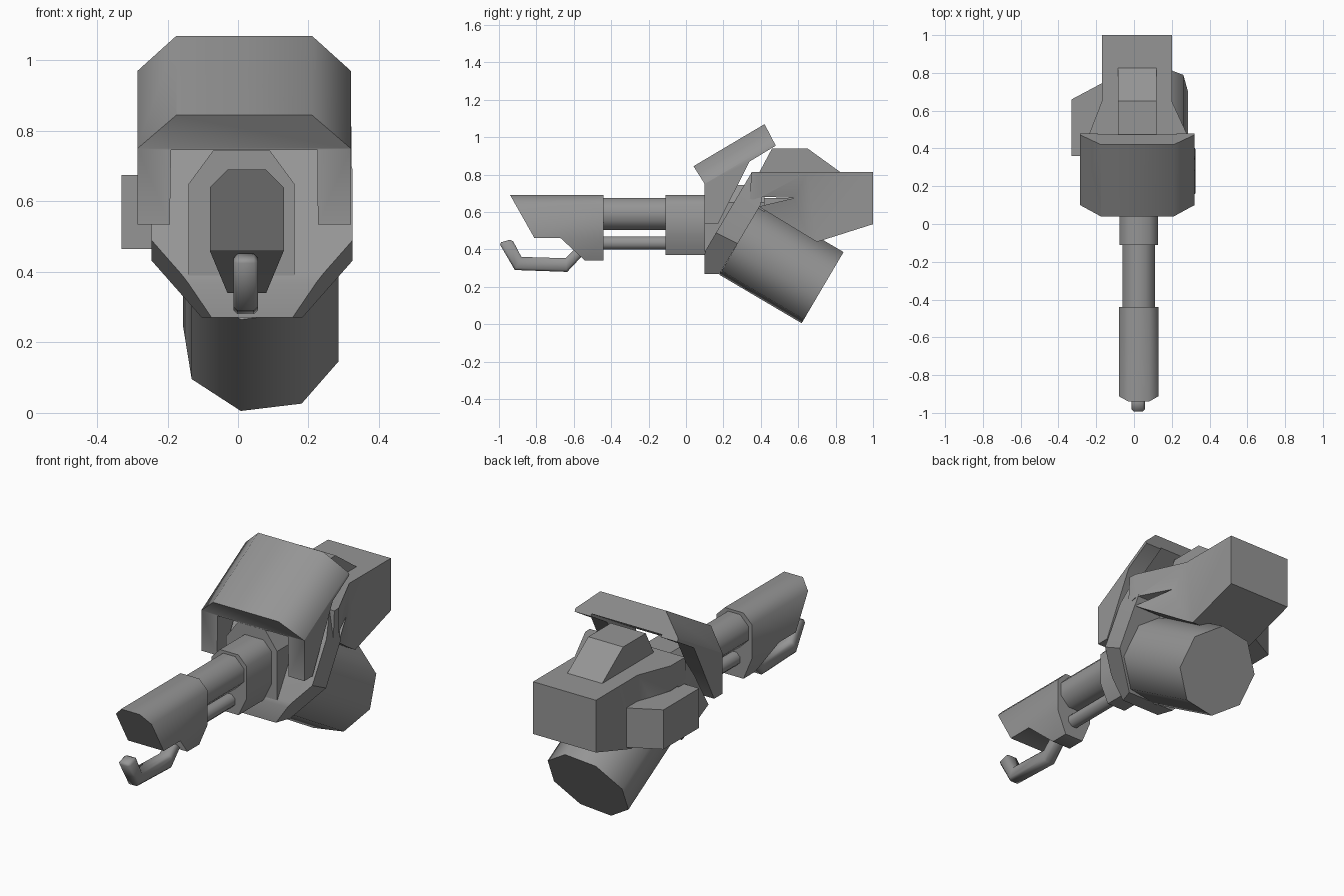
import bpy, bmesh
from math import radians, sin, cos, pi
from mathutils import Vector, Matrix

if "Cube" in bpy.data.objects:
    bpy.data.objects.remove(bpy.data.objects["Cube"])

grey = bpy.data.materials.new("grey metal")
grey.use_nodes = True
colour = (0.3, 0.3, 0.3, 1)
grey.diffuse_color = colour
grey.node_tree.nodes["Principled BSDF"].inputs["Base Color"].default_value = colour

PLACE = {"x": lambda a, b, t: (t, a, b),
         "y": lambda a, b, t: (a, t, b),
         "z": lambda a, b, t: (a, b, t)}
MID = 0.025


def prism(name, axis, points, start, end, shear=0, origin=0):
    """Extrude an outline along an axis; shear raises z with y."""
    bm = bmesh.new()
    rings = []
    for t in (start, end):
        ring = []
        for a, b in points:
            v = Vector(PLACE[axis](a, b, t))
            v.z += shear * (v.y - origin)
            ring.append(bm.verts.new(v))
        rings.append(ring)
        bm.faces.new(ring)
    n = len(points)
    for i in range(n):
        j = (i + 1) % n
        bm.faces.new((rings[0][i], rings[0][j], rings[1][j], rings[1][i]))
    bmesh.ops.recalc_face_normals(bm, faces=bm.faces)
    mesh = bpy.data.meshes.new(name)
    bm.to_mesh(mesh)
    bm.free()
    mesh.materials.append(grey)
    obj = bpy.data.objects.new(name, mesh)
    bpy.context.collection.objects.link(obj)
    return obj


def activate(obj):
    bpy.ops.object.select_all(action="DESELECT")
    obj.select_set(True)
    bpy.context.view_layer.objects.active = obj


def intersect(obj, other):
    """Keep only the volume shared with another prism."""
    mod = obj.modifiers.new("trim", "BOOLEAN")
    mod.operation, mod.solver, mod.object = "INTERSECT", "EXACT", other
    activate(obj)
    bpy.ops.object.modifier_apply(modifier=mod.name)
    bpy.data.objects.remove(other)
    return obj


def smooth(obj, angle=50):
    activate(obj)
    bpy.ops.object.shade_smooth_by_angle(angle=radians(angle))
    return obj


def mirrored(half):
    """Complete a half outline (offset from the centre, height)."""
    return [(MID + a, b) for a, b in half] + [(MID - a, b) for a, b in reversed(half)]


def octagon(cx, cz, r, phase):
    return [(cx + r * cos(phase + i * pi / 4), cz + r * sin(phase + i * pi / 4))
            for i in range(8)]


# Muzzle shroud with raked front
shroud = prism("muzzle_shroud", "y",
               mirrored([(.055, .69), (.105, .64), (.105, .46), (.055, .34)]), -1, -.44)
smooth(intersect(shroud, prism("trim", "x", [
    (-.94, .7), (-.94, .69), (-.81, .46), (-.67, .46), (-.54, .34), (-.54, .3),
    (-.4, .3), (-.4, .7)], -.3, .3)))

# Barrel rods and rear collar
smooth(prism("upper_barrel", "y", octagon(MID, .59, .093, pi / 8), -.48, -.08))
smooth(prism("lower_barrel", "y", octagon(MID, .435, .038, pi / 8), -.48, -.08))
smooth(prism("barrel_collar", "y",
             mirrored([(.055, .69), (.103, .64), (.103, .47), (.055, .37)]), -.11, .2))

# Hooked lever under the muzzle
lever = prism("hook_lever", "x", [
    (-1, .435), (-.93, .455), (-.88, .36), (-.645, .353), (-.58, .415),
    (-.52, .4), (-.56, .36), (-.635, .28), (-.915, .29)], MID - .038, MID + .032)
bevel = lever.modifiers.new("soft edges", "BEVEL")
bevel.width, bevel.segments, bevel.limit_method = .012, 1, "ANGLE"
bevel.angle_limit = radians(70)
activate(lever)
bpy.ops.object.modifier_apply(modifier=bevel.name)
smooth(lever)

# Block between collar and slanted plate
smooth(prism("barrel_mount", "y",
             [(-.14, .39), (.16, .39), (.16, .65), (.09, .745), (-.07, .745), (-.14, .65)],
             .1, .42), 30)

# Slanted front plate with chamfered lower corners
plate = prism("front_plate", "x", [
    (.098, .27), (.18, .27), (.4, .64), (.43, .81), (.35, .81), (.105, .395), (.098, .37)],
    -.5, .5)
smooth(intersect(plate, prism("trim", "y", [
    (-.245, .52), (-.05, .233), (.13, .233), (.325, .52), (.325, .78),
    (.28, 1), (.28, 1.2), (-.22, 1.2), (-.22, 1), (-.245, .78)],
    0, .6, shear=-.5, origin=.1)), 35)

# Rear body, tapering behind the plate, with a side notch
body = prism("rear_body", "x", [
    (.35, .813), (1, .813), (1, .535), (.7, .44), (.42, .61), (.39, .63),
    (.58, .675), (.41, .682), (.34, .66)], -.5, .5)
smooth(intersect(body, prism("trim", "z", [
    (-.24, .3), (.325, .3), (.32, .39), (.2, .65), (.2, 1.1),
    (-.17, 1.1), (-.17, .65), (-.24, .47)], 0, 1.2)), 35)

# Raised block on the body and box on its side
smooth(prism("top_block", "x", [
    (.38, .79), (.46, .94), (.65, .94), (.83, .81), (.83, .79)], -.085, .12), 25)
smooth(prism("side_box", "z", [
    (-.33, .36), (-.33, .66), (-.17, .745), (-.1, .745), (-.1, .36)], .465, .675), 25)

# Angled eight-sided drum below
drum = prism("lower_drum", "y", octagon(0, 0, .228, radians(-104.5)), 0, .511)
drum.data.transform(Matrix.Translation((.065, .29, .455)) @
                    Matrix.Rotation(radians(-30.5), 4, "X"))
smooth(drum)

# Sloping hood with two hanging arms
hood = prism("hood", "y", [
    (-.175, .845), (.21, .845), (.32, .715), (.32, .1), (.23, .1), (.225, .71),
    (-.19, .71), (-.2, .1), (-.285, .1), (-.285, .715)],
    0, .6, shear=.592, origin=.04)
smooth(intersect(hood, prism("trim", "x", [
    (.04, .845), (.04, .9), (.38, 1.142), (.42, 1.07), (.48, .955), (.34, .87),
    (.17, .535), (.1, .535), (.1, .75)], -.5, .5)))
